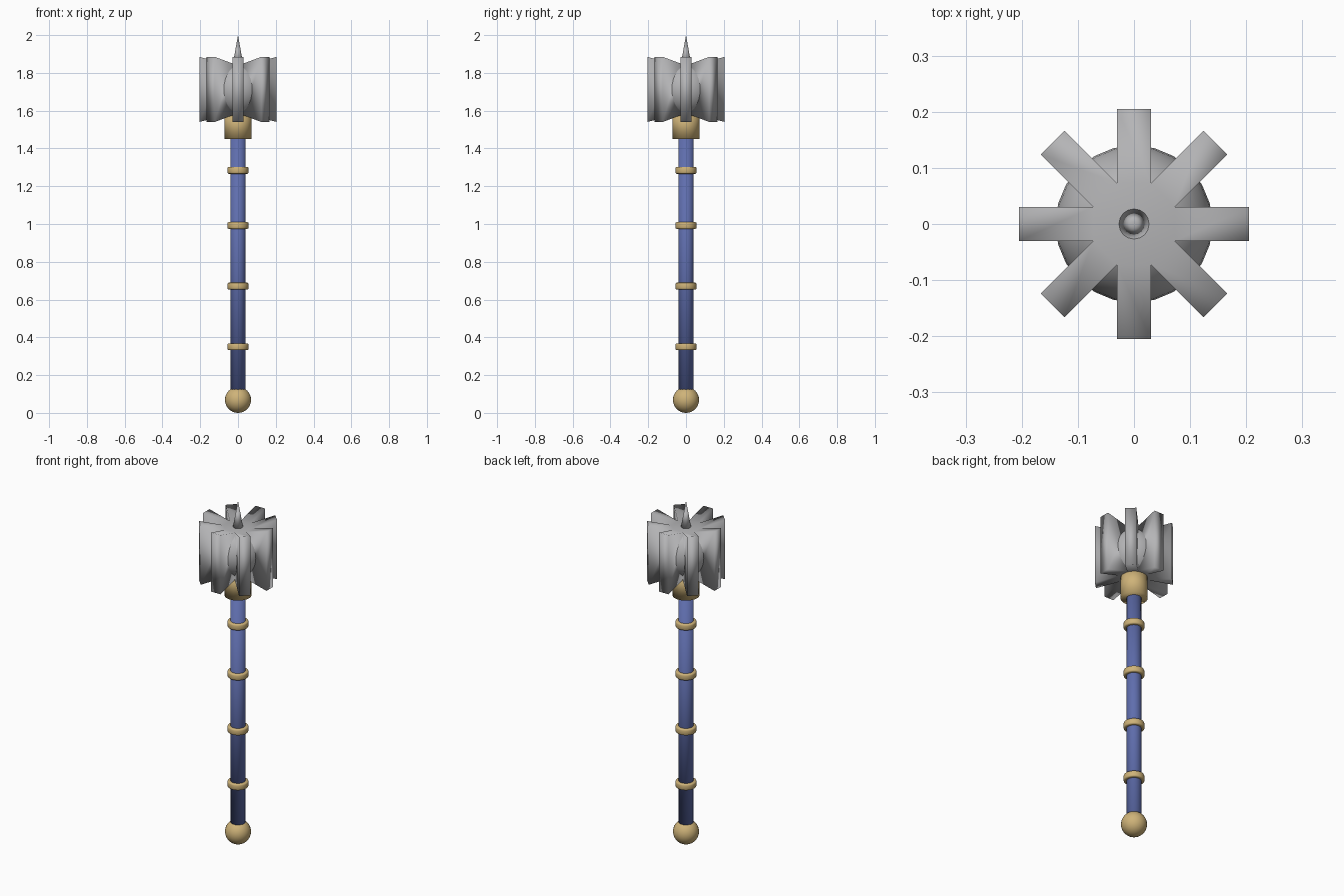
import bpy, bmesh, math
from mathutils import Matrix, Vector

cube = bpy.data.objects.get("Cube")
if cube:
    bpy.data.objects.remove(cube, do_unlink=True)


def material(name, color):
    m = bpy.data.materials.new(name)
    m.use_nodes = True
    rgba = (*color, 1.0)
    m.diffuse_color = rgba
    m.node_tree.nodes["Principled BSDF"].inputs["Base Color"].default_value = rgba
    return m


steel = material("steel grey", (0.46, 0.46, 0.47))
gold = material("pale gold", (0.62, 0.45, 0.19))
blue = material("handle blue", (0.115, 0.155, 0.42))


def finish(bm, name, mat):
    """Turn a bmesh into a fully smooth-shaded object."""
    bmesh.ops.recalc_face_normals(bm, faces=bm.faces)
    for f in bm.faces:
        f.smooth = True
    mesh = bpy.data.meshes.new(name)
    bm.to_mesh(mesh)
    bm.free()
    mesh.materials.append(mat)
    obj = bpy.data.objects.new(name, mesh)
    bpy.context.collection.objects.link(obj)
    return obj


def tapered(bm, z0, z1, r0, r1, sides, turn=0.0):
    place = Matrix.Translation((0, 0, (z0 + z1) / 2)) @ Matrix.Rotation(turn, 4, "Z")
    bmesh.ops.create_cone(bm, cap_ends=True, segments=sides, radius1=r0,
                          radius2=r1, depth=z1 - z0, matrix=place)


def cylinder(name, z0, z1, r, mat, sides=24):
    bm = bmesh.new()
    tapered(bm, z0, z1, r, r, sides)
    return finish(bm, name, mat)


def ball(name, z, r, mat, segments, rings):
    bm = bmesh.new()
    bmesh.ops.create_uvsphere(bm, u_segments=segments, v_segments=rings, radius=r,
                              matrix=Matrix.Translation((0, 0, z)))
    return finish(bm, name, mat)


# Handle, pommel and collar
cylinder("handle", 0.08, 1.5, 0.04, blue)
ball("pommel", 0.069, 0.069, gold, 32, 16)
cylinder("collar", 1.45, 1.6, 0.072, gold)

# Grip rings with softened rims
for i, z in enumerate((0.35, 0.671, 0.992, 1.284)):
    ring = cylinder(f"grip_ring_{i + 1}", z - 0.018, z + 0.018, 0.056, gold)
    bevel = ring.modifiers.new("soft_rim", "BEVEL")
    bevel.width = 0.007
    bevel.segments = 2

# Round core of the head
HEAD_Z = 1.7125
ball("head_core", HEAD_Z, 0.14, steel, 24, 16)

# Octagonal hub with a flaring flange drawn out of each side
bm = bmesh.new()
hub_half, flare_half = 0.1375, 0.1725
tapered(bm, HEAD_Z - hub_half, HEAD_Z + hub_half, 0.079, 0.079, 8, math.pi / 8)
bm.normal_update()
sides = [f for f in bm.faces if abs(f.normal.z) < 0.5]
for face in bmesh.ops.extrude_discrete_faces(bm, faces=sides)["faces"]:
    center = face.calc_center_median()
    out = Vector((center.x, center.y, 0)).normalized()
    for v in face.verts:
        v.co += out * 0.132
        v.co.z = HEAD_Z + math.copysign(flare_half, v.co.z - HEAD_Z)
finish(bm, "flanged_head", steel)

# Spike on top
bm = bmesh.new()
tapered(bm, HEAD_Z + 0.12, 2.0, 0.03, 0.0, 16)
bmesh.ops.remove_doubles(bm, verts=bm.verts, dist=0.0001)
finish(bm, "top_spike", steel)
